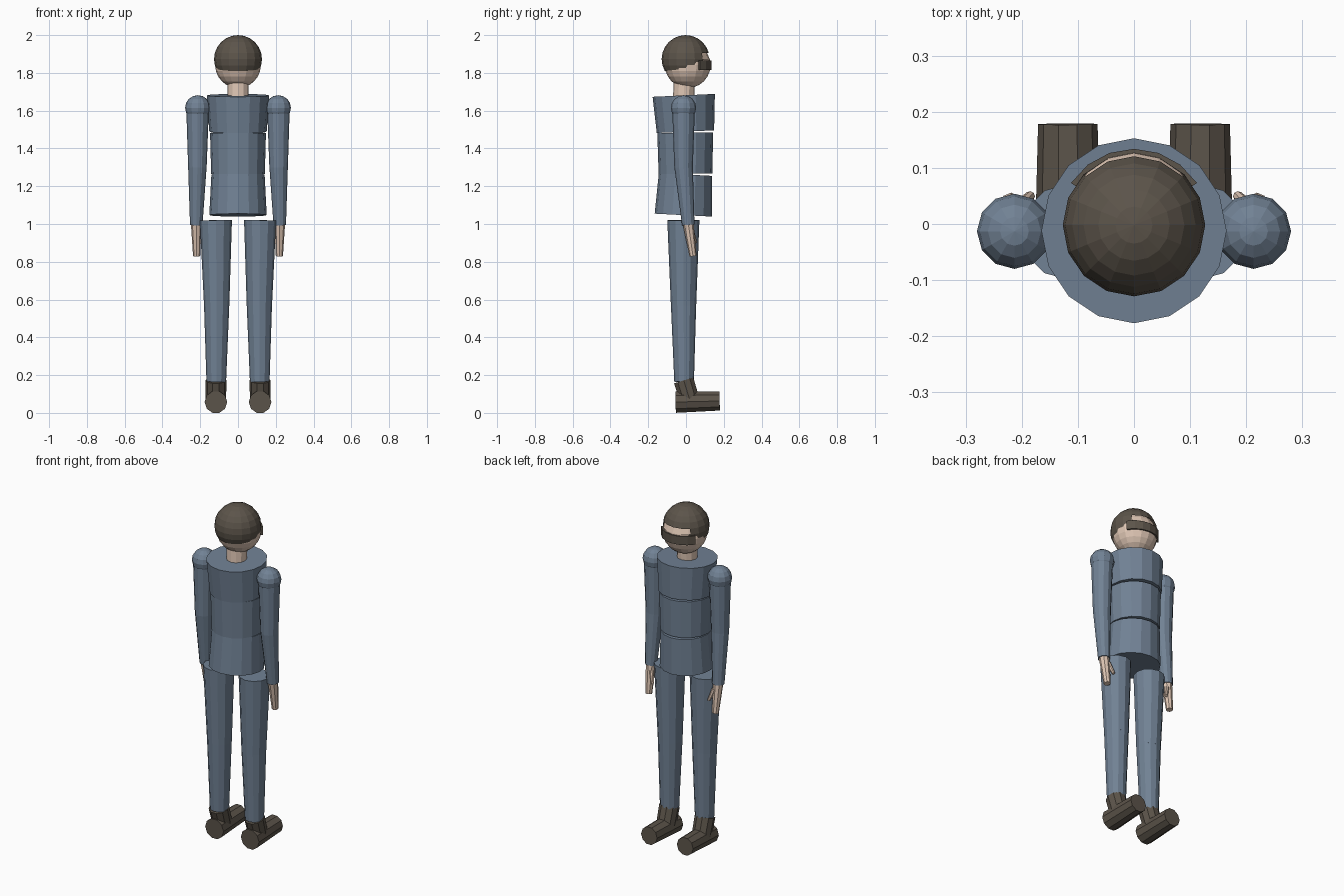
import bpy, bmesh, math
from mathutils import Vector

if "Cube" in bpy.data.objects:
    bpy.data.objects.remove(bpy.data.objects["Cube"])


def material(name, rgb):
    m = bpy.data.materials.new(name)
    m.diffuse_color = (*rgb, 1)
    m.use_nodes = True
    m.node_tree.nodes["Principled BSDF"].inputs["Base Color"].default_value = m.diffuse_color
    return m


CLOTH = material("slate_blue", (0.165, 0.222, 0.298))
SKIN = material("skin", (0.74, 0.57, 0.46))
DARK = material("dark_brown", (0.107, 0.089, 0.069))


def finish(bm, name, mat):
    bmesh.ops.recalc_face_normals(bm, faces=bm.faces[:])
    mesh = bpy.data.meshes.new(name)
    bm.to_mesh(mesh)
    bm.free()
    mesh.materials.append(mat)
    ob = bpy.data.objects.new(name, mesh)
    bpy.context.collection.objects.link(ob)
    return ob


def limb(name, p0, p1, r0, r1, sides, mat):
    """Capped frustum whose ends are square to the line p0-p1."""
    p0, p1 = Vector(p0), Vector(p1)
    axis = (p1 - p0).normalized()
    u = Vector((1, 0, 0))
    u = (u - axis * u.dot(axis)).normalized()
    v = axis.cross(u)
    bm = bmesh.new()
    rings = []
    for p, r in ((p0, r0), (p1, r1)):
        rings.append([bm.verts.new(p + r * (u * math.cos(a) + v * math.sin(a)))
                      for a in (2 * math.pi * i / sides for i in range(sides))])
    for i in range(sides):
        j = (i + 1) % sides
        bm.faces.new((rings[0][i], rings[0][j], rings[1][j], rings[1][i]))
    bm.faces.new(rings[0])
    bm.faces.new(rings[1])
    return finish(bm, name, mat)


def ball(center, r, segments, rings):
    bm = bmesh.new()
    bmesh.ops.create_uvsphere(bm, u_segments=segments, v_segments=rings, radius=r)
    bmesh.ops.translate(bm, vec=Vector(center), verts=bm.verts[:])
    return bm


# Torso: three stacked segments that open slightly on the chest side
limb("chest", (0, -.003, 1.489), (0, -.012, 1.681), .152, .165, 16, CLOTH)
limb("waist", (0, -.003, 1.266), (0, -.004, 1.483), .142, .148, 16, CLOTH)
limb("hips", (0, -.014, 1.047), (0, -.003, 1.262), .152, .141, 16, CLOTH)

# Neck and head
limb("neck", (0, -.013, 1.66), (0, -.008, 1.78), .056, .056, 12, SKIN)
finish(ball((0, .009, 1.841), .121, 16, 12), "head", SKIN)

# Hair cap: trimmed below, with an opening over the forehead
bm = ball((0, -.002, 1.873), .127, 16, 12)
for f in [f for f in bm.faces
          if 1.873 < f.calc_center_median().z < 1.906
          and f.calc_center_median().y > .09]:
    bm.faces.remove(f)
bmesh.ops.bisect_plane(bm, geom=bm.verts[:] + bm.edges[:] + bm.faces[:],
                       plane_co=(0, 0, 1.823), plane_no=(0, -.12, 1),
                       clear_inner=True)
finish(bm, "hair", DARK)

# Curved band across the eyes
bm = bmesh.new()
STEPS = 6
loops = []
for i in range(STEPS + 1):
    a = math.radians(-57 + 114 * i / STEPS)
    loops.append([bm.verts.new((r * math.sin(a), r * math.cos(a), z))
                  for r, z in ((.115, 1.815), (.134, 1.815), (.134, 1.866), (.115, 1.866))])
for a, b in zip(loops, loops[1:]):
    for k in range(4):
        m = (k + 1) % 4
        bm.faces.new((a[k], a[m], b[m], b[k]))
bm.faces.new(loops[0])
bm.faces.new(loops[-1])
finish(bm, "eye_band", DARK)

# Arms and legs on both sides
for side, s in (("left", -1), ("right", 1)):
    def part(name, p0, p1, r0, r1, sides, mat):
        limb(side + "_" + name, (s * p0[0], p0[1], p0[2]),
             (s * p1[0], p1[1], p1[2]), r0, r1, sides, mat)

    finish(ball((s * .213, -.013, 1.615), .067, 12, 8), side + "_shoulder", CLOTH)
    part("upper_arm", (.214, -.013, 1.615), (.215, -.013, 1.30), .06, .049, 12, CLOTH)
    part("forearm", (.215, -.013, 1.305), (.221, .012, .995), .049, .033, 12, CLOTH)
    part("hand", (.221, .011, 1.01), (.219, .037, .83), .029, .019, 8, SKIN)
    part("thumb", (.205, .03, .965), (.185, .05, .90), .013, .009, 8, SKIN)

    part("thigh", (.117, -.014, 1.02), (.113, -.013, .57), .085, .067, 12, CLOTH)
    part("shin", (.113, -.013, .575), (.115, -.010, .165), .067, .052, 12, CLOTH)
    part("ankle", (.117, -.012, .172), (.117, .018, .075), .056, .054, 10, DARK)
    part("shoe", (.117, -.055, .0575), (.118, .178, .063), .06, .053, 10, DARK)
